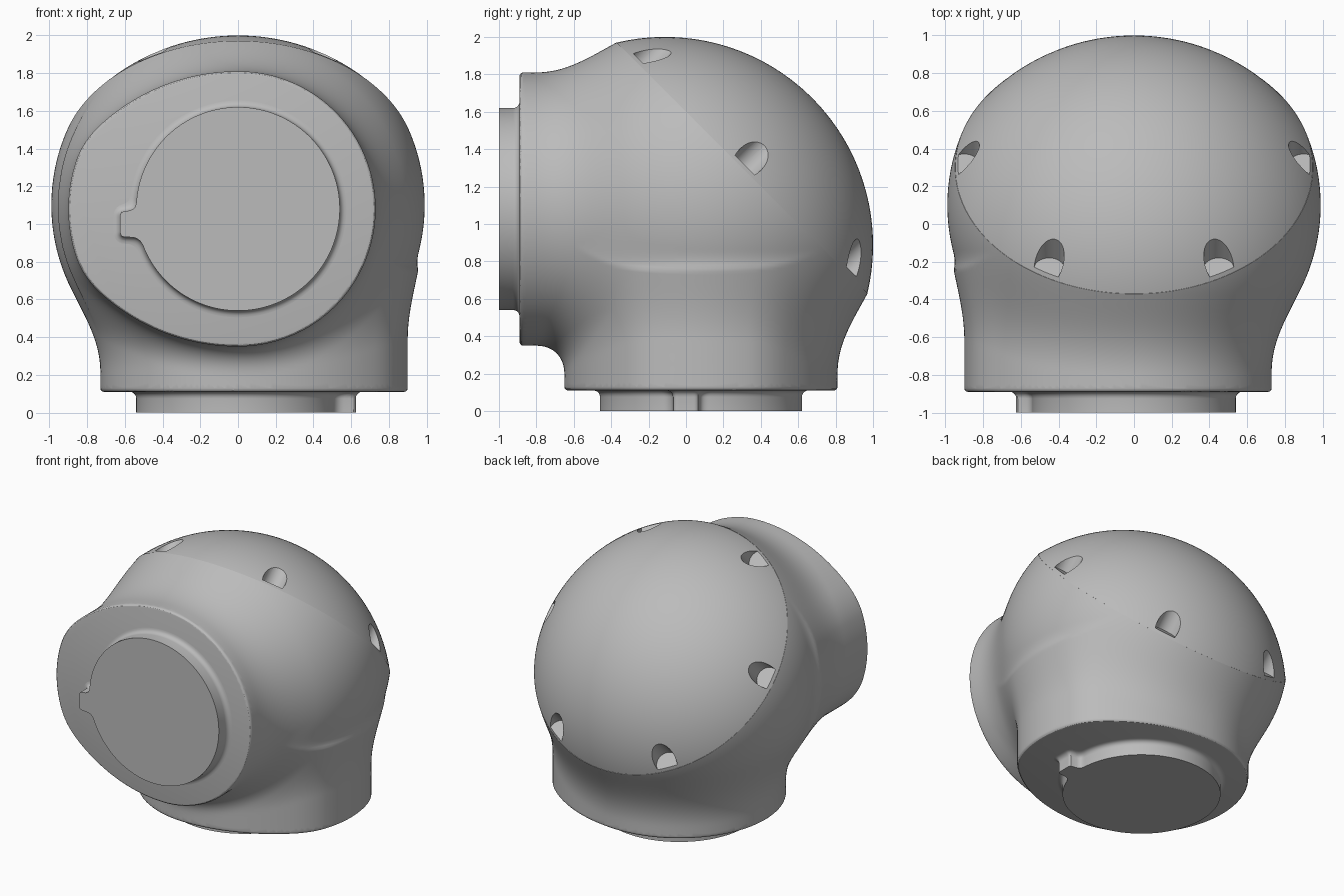
import bpy, bmesh
from math import hypot, cos, sin, pi, sqrt
from mathutils import Vector, Matrix

old = bpy.data.objects.get("Cube")
if old:
    bpy.data.objects.remove(old)

grey = bpy.data.materials.new("plain grey")
grey.use_nodes = True
COLOUR = (0.5, 0.5, 0.5, 1)
grey.diffuse_color = COLOUR
grey.node_tree.nodes["Principled BSDF"].inputs["Base Color"].default_value = COLOUR

# Half turn about the diagonal axis: swaps the front port with the bottom port
SWAP = Matrix(((-1, 0, 0, 0), (0, 0, 1, -1), (0, 1, 0, 1), (0, 0, 0, 1)))
FACE, ROUND = 0.89, 0.018


def make(name, bm, matrix=None):
    bmesh.ops.recalc_face_normals(bm, faces=bm.faces)
    mesh = bpy.data.meshes.new(name)
    bm.to_mesh(mesh)
    bm.free()
    if matrix:
        mesh.transform(matrix)
    mesh.materials.append(grey)
    obj = bpy.data.objects.new(name, mesh)
    bpy.context.collection.objects.link(obj)
    return obj


def smooth(obj):
    bpy.ops.object.select_all(action='DESELECT')
    obj.select_set(True)
    bpy.context.view_layer.objects.active = obj
    bpy.ops.object.shade_smooth_by_angle(angle=pi / 6)


def blend(a, b, k):
    h = max(k - abs(a - b), 0)
    return min(a, b) - h * h / (4 * k)


def solve(field, far, steps):
    near = 0
    for _ in range(steps):
        mid = (near + far) / 2
        if field(mid) < 0:
            near = mid
        else:
            far = mid
    return far


# Cross-section of a port: round on one side, a blunt lobe on the other
def section(u, v):
    if u < 0:
        return hypot(u, v) - 0.73
    return -blend(1.08 - hypot(u, abs(v) + 0.35), 0.8 - hypot(u - 0.1, v), 0.03)


def port(u, v, along):
    return max(section(u, v - 0.08), along + 0.3)


def body_field(p):
    x, y, w = p.x, p.y, p.z - 1
    ports = blend(port(-x, w, y), port(x, y, w), 0.16)
    ball = sqrt(x * x + (y - 0.1) ** 2 + (w - 0.1) ** 2) - 0.99
    return blend(ports, ball, 0.16)


# Body: ball blended into the two ports, trimmed by three planes
bm = bmesh.new()
bmesh.ops.create_icosphere(bm, subdivisions=7, radius=1)
origin = Vector((0, -0.05, 0.95))
for vert in bm.verts:
    d = vert.co.normalized()
    vert.co = origin + d * solve(lambda t: body_field(origin + d * t), 1.7, 15)


def trim(point, normal):
    cut = bmesh.ops.bisect_plane(bm, geom=bm.verts[:] + bm.edges[:] + bm.faces[:],
                                 plane_co=point, plane_no=normal, clear_outer=True, dist=1e-5)
    return [e for e in cut["geom_cut"] if isinstance(e, bmesh.types.BMEdge)]


seam = trim((0, 0.3, 1.3), (0, 1, 1))
bmesh.ops.edgeloop_fill(bm, edges=seam)
for out, centre in ((Vector((0, -1, 0)), Vector((0, 0, 1.08))),
                    (Vector((0, 0, -1)), Vector((0, 0.08, 1)))):
    edges = trim(Vector((0, 0, 1)) + out * (FACE - ROUND), out)
    # Rounded rim of the port face
    for i in range(3):
        a, b = i * pi / 6, (i + 1) * pi / 6
        new = bmesh.ops.extrude_edge_only(bm, edges=edges)["geom"]
        edges = [g for g in new if isinstance(g, bmesh.types.BMEdge)]
        for vert in [g for g in new if isinstance(g, bmesh.types.BMVert)]:
            inward = centre - vert.co
            inward -= out * inward.dot(out)
            vert.co += inward.normalized() * ROUND * (cos(a) - cos(b))
            vert.co += out * ROUND * (sin(b) - sin(a))
    bmesh.ops.edgeloop_fill(bm, edges=edges)
smooth(make("body", bm))


# Spigot: shallow disc with a locating tab and a flared foot
def spigot_field(u, v):
    du, dv = abs(u - 0.5) - 0.1, abs(v + 0.08) - 0.045
    tab = hypot(max(du, 0), max(dv, 0)) + min(max(du, dv), 0) - 0.025
    return blend(hypot(u, v) - 0.54, tab, 0.05)


def spigot(name, matrix=None):
    bm = bmesh.new()
    flare = 0.035
    layers = [(-1, 0), (-FACE - flare, 0)]
    for i in range(1, 6):
        a = i * pi / 10
        layers.append((-FACE - flare + flare * sin(a), flare * (1 - cos(a))))
    layers.append((-FACE + 0.02, flare))
    count, rings = 480, []
    for y, grow in layers:
        ring = []
        for i in range(count):
            c, s = cos(2 * pi * i / count), sin(2 * pi * i / count)
            r = solve(lambda t: spigot_field(c * t, s * t) - grow, 0.9, 18)
            ring.append(bm.verts.new((-c * r, y, 1.08 + s * r)))
        rings.append(ring)
    for low, high in zip(rings, rings[1:]):
        for i in range(count):
            j = (i + 1) % count
            bm.faces.new((low[i], low[j], high[j], high[i]))
    bm.faces.new(rings[0])
    bm.faces.new(rings[-1])
    smooth(make(name, bm, matrix))


spigot("front_spigot")
spigot("bottom_spigot", SWAP)

# Dome cover: spherical cap on the diagonal axis with six screw pockets
place = Matrix.Translation((0, -0.113, 0.887)) @ Matrix.Rotation(-pi / 4, 4, 'X')
bm = bmesh.new()
bmesh.ops.create_uvsphere(bm, u_segments=128, v_segments=96, radius=1.113)
bmesh.ops.edgeloop_fill(bm, edges=trim((0, 0, 0.584), (0, 0, -1)))
dome = make("dome_cover", bm, place)

bm = bmesh.new()
for i in range(6):
    a = i * pi / 3
    spot = Matrix.Translation((0.9 * cos(a), 0.9 * sin(a), 0.805))
    bmesh.ops.create_cone(bm, cap_ends=True, segments=40, radius1=0.08, radius2=0.08,
                          depth=0.4, matrix=spot)
cutter = make("pocket_cutter", bm, place)
cutter.hide_render = True
mod = dome.modifiers.new("pockets", 'BOOLEAN')
mod.operation = 'DIFFERENCE'
mod.solver = 'EXACT'
mod.object = cutter
graph = bpy.context.evaluated_depsgraph_get()
carved = bpy.data.meshes.new_from_object(dome.evaluated_get(graph))
dome.modifiers.clear()
dome.data = carved
bpy.data.objects.remove(cutter)
smooth(dome)
